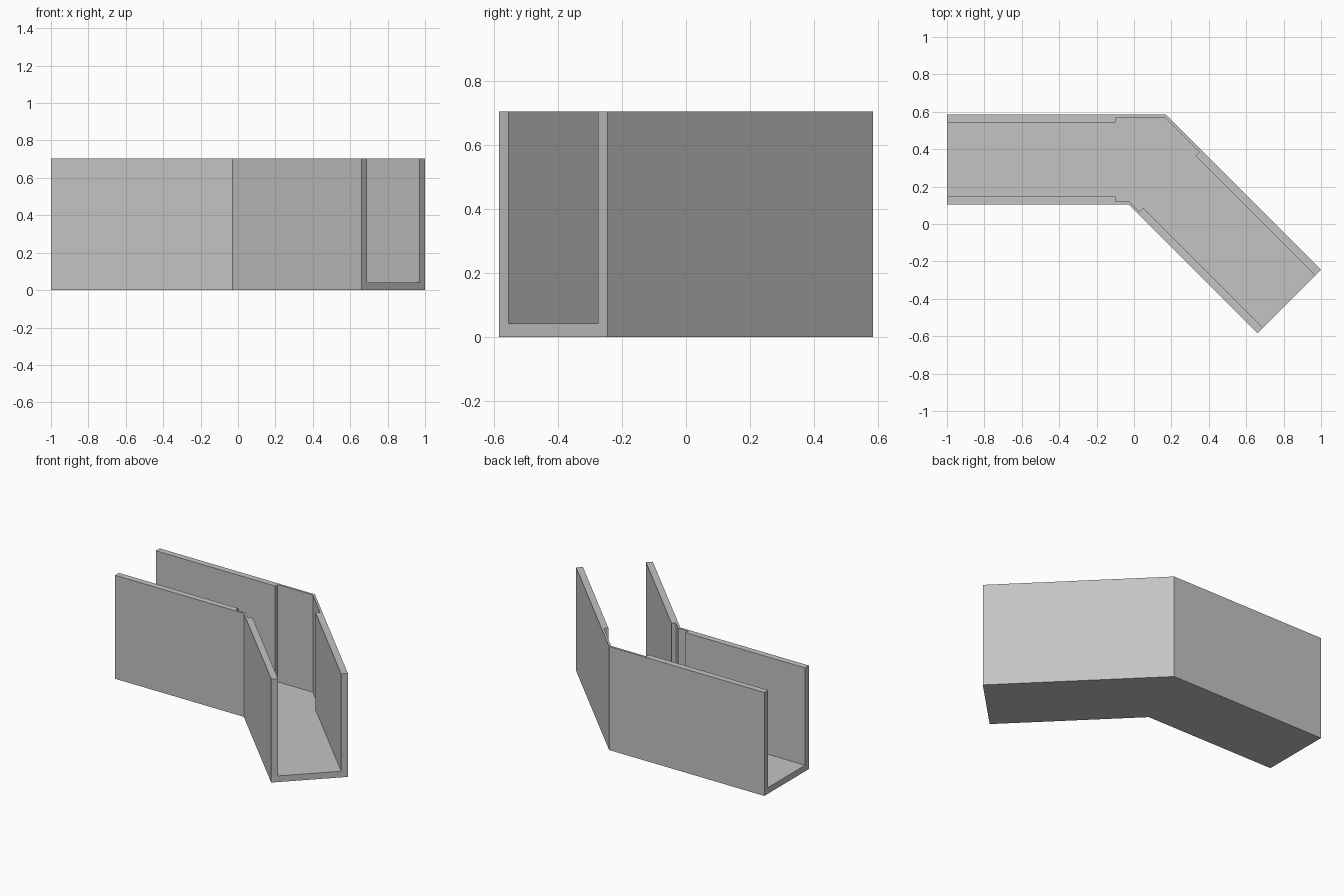
import bpy
import bmesh

default_cube = bpy.data.objects.get("Cube")
if default_cube:
    bpy.data.objects.remove(default_cube, do_unlink=True)

HEIGHT = 0.705
FLOOR = 0.042
STEP = -0.037  # where the angled leg's walls thicken


def leg(across, along):
    """Point on the leg that runs at 45 degrees."""
    return ((across + along) / 2, (across - along) / 2)


def prism(name, outline, z0, z1):
    """Extrude a plan outline between two heights."""
    bm = bmesh.new()
    base = bm.faces.new([bm.verts.new((x, y, z0)) for x, y in outline])
    top = bmesh.ops.extrude_face_region(bm, geom=[base])
    verts = [v for v in top["geom"] if isinstance(v, bmesh.types.BMVert)]
    bmesh.ops.translate(bm, verts=verts, vec=(0, 0, z1 - z0))
    bmesh.ops.recalc_face_normals(bm, faces=bm.faces)
    mesh = bpy.data.meshes.new(name)
    bm.to_mesh(mesh)
    bm.free()
    obj = bpy.data.objects.new(name, mesh)
    bpy.context.collection.objects.link(obj)
    return obj


# Solid bent body
body = prism("bent_channel", [
    (-1, 0.585), (0.17, 0.585), leg(0.755, 1.245),
    leg(0.075, 1.245), (-0.03, 0.105), (-1, 0.105),
], 0, HEIGHT)

# Open channel, wider around the bend, running out of both ends
cutter = prism("channel_cutter", [
    (-1.1, 0.543), (-0.1, 0.543), (-0.1, 0.57), (0.165, 0.57),
    leg(0.735, STEP), leg(0.695, STEP), leg(0.695, 1.4),
    leg(0.135, 1.4), leg(0.135, STEP), leg(0.096, STEP),
    (-0.024, 0.12), (-0.1, 0.12), (-0.1, 0.147), (-1.1, 0.147),
], FLOOR, HEIGHT + 0.1)
cutter.hide_render = True

cut = body.modifiers.new("channel", "BOOLEAN")
cut.operation = "DIFFERENCE"
cut.solver = "EXACT"
cut.object = cutter
bpy.context.view_layer.objects.active = body
bpy.ops.object.modifier_apply(modifier=cut.name)
bpy.data.objects.remove(cutter, do_unlink=True)

# Plain grey finish
grey = bpy.data.materials.new("grey")
grey.use_nodes = True
colour = (0.55, 0.55, 0.55, 1)
grey.diffuse_color = colour
grey.node_tree.nodes["Principled BSDF"].inputs["Base Color"].default_value = colour
body.data.materials.clear()
body.data.materials.append(grey)
